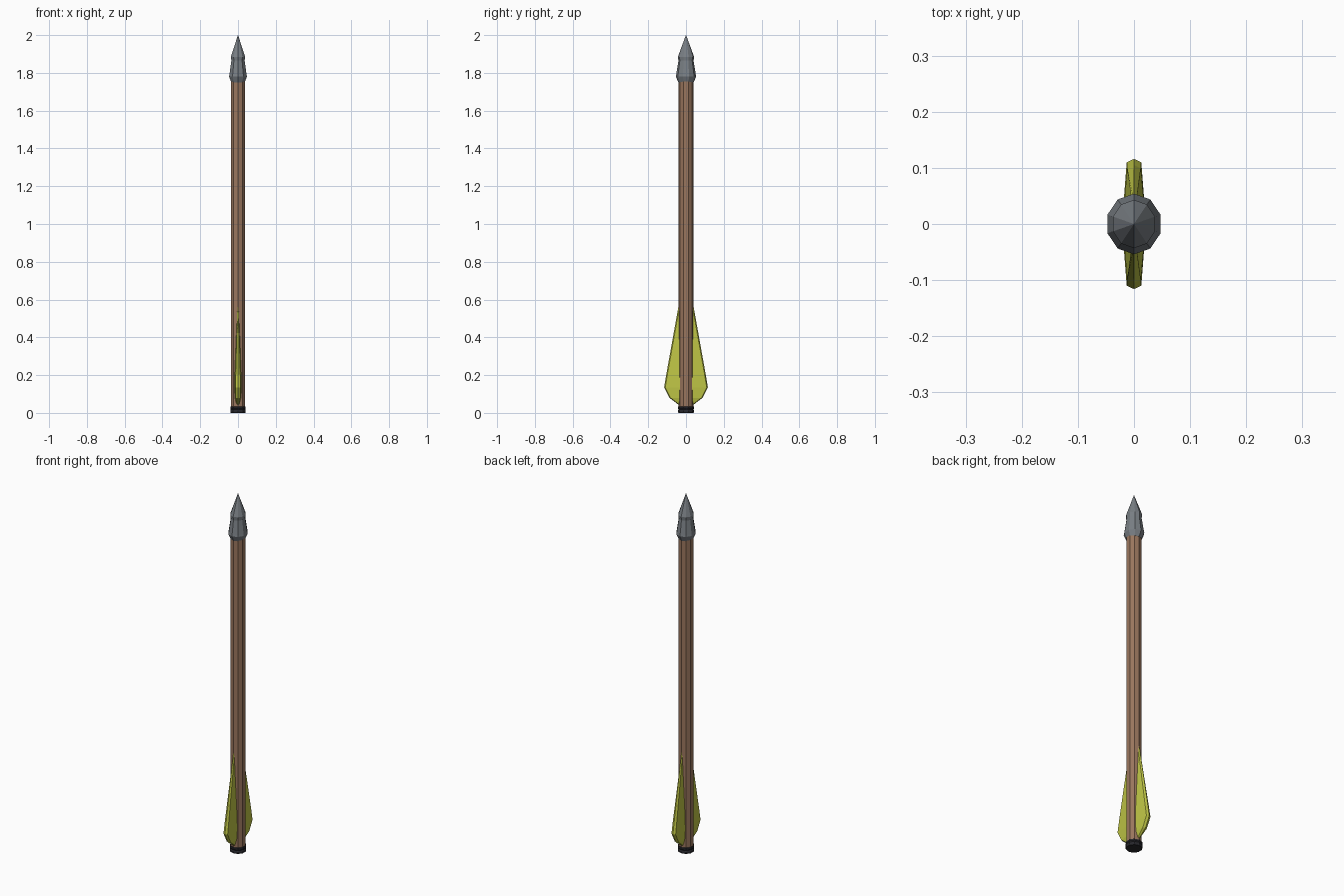
import bpy, bmesh, math

if "Cube" in bpy.data.objects:
    bpy.data.objects.remove(bpy.data.objects["Cube"])

SIDES = 10


def material(name, rgb):
    m = bpy.data.materials.new(name)
    m.diffuse_color = (*rgb, 1)
    m.use_nodes = True
    m.node_tree.nodes["Principled BSDF"].inputs["Base Color"].default_value = m.diffuse_color
    return m


def loft(name, rings, mat):
    """Skin a list of equal-length point rings; close both ends."""
    bm = bmesh.new()
    loops = [[bm.verts.new(p) for p in ring] for ring in rings]
    for a, b in zip(loops, loops[1:]):
        n = len(a)
        for i in range(n):
            j = (i + 1) % n
            bm.faces.new((a[i], a[j], b[j], b[i]))
    bm.faces.new(loops[0])
    bm.faces.new(loops[-1])
    bmesh.ops.remove_doubles(bm, verts=bm.verts, dist=1e-5)
    bmesh.ops.recalc_face_normals(bm, faces=bm.faces)
    mesh = bpy.data.meshes.new(name)
    bm.to_mesh(mesh)
    bm.free()
    ob = bpy.data.objects.new(name, mesh)
    bpy.context.collection.objects.link(ob)
    mesh.materials.append(mat)
    return ob


def turned(name, profile, mat, sx=1.0):
    """Ten-sided turned part with corners on the y axis."""
    angles = [math.pi / 2 + 2 * math.pi * i / SIDES for i in range(SIDES)]
    return loft(name, [[(sx * r * math.cos(a), r * math.sin(a), z) for a in angles]
                       for r, z in profile], mat)


wood = material("wood", (0.32, 0.18, 0.11))
steel = material("steel", (0.19, 0.21, 0.23))
black = material("black", (0.02, 0.02, 0.025))
feather = material("feather", (0.52, 0.56, 0.06))

# Shaft
turned("shaft", [(0.039, 0.02), (0.039, 1.77)], wood)

# Pointed metal head with a slight waist
turned("arrow_head", [(0.040, 1.75), (0.054, 1.78), (0.052, 1.79), (0.040, 1.865),
                      (0.043, 1.885), (0.0006, 2.0)], steel, 0.92)

# Nock cap with a shallow groove
turned("nock", [(0.040, 0.0), (0.043, 0.005), (0.043, 0.013), (0.040, 0.018),
                (0.043, 0.023), (0.042, 0.032), (0.038, 0.035)], black)

# Feather vanes: z, outer reach, root half-thickness, edge half-thickness
sections = [(0.045, 0.042, 0.010, 0.006), (0.08, 0.088, 0.017, 0.012),
            (0.135, 0.116, 0.020, 0.013), (0.20, 0.105, 0.019, 0.012),
            (0.575, 0.038, 0.004, 0.003)]
for name, s in (("front_vane", -1), ("back_vane", 1)):
    loft(name, [[(-root, s * 0.02, z), (-edge, s * (reach - 0.006), z), (0, s * reach, z),
                 (edge, s * (reach - 0.006), z), (root, s * 0.02, z)]
                for z, reach, root, edge in sections], feather)
